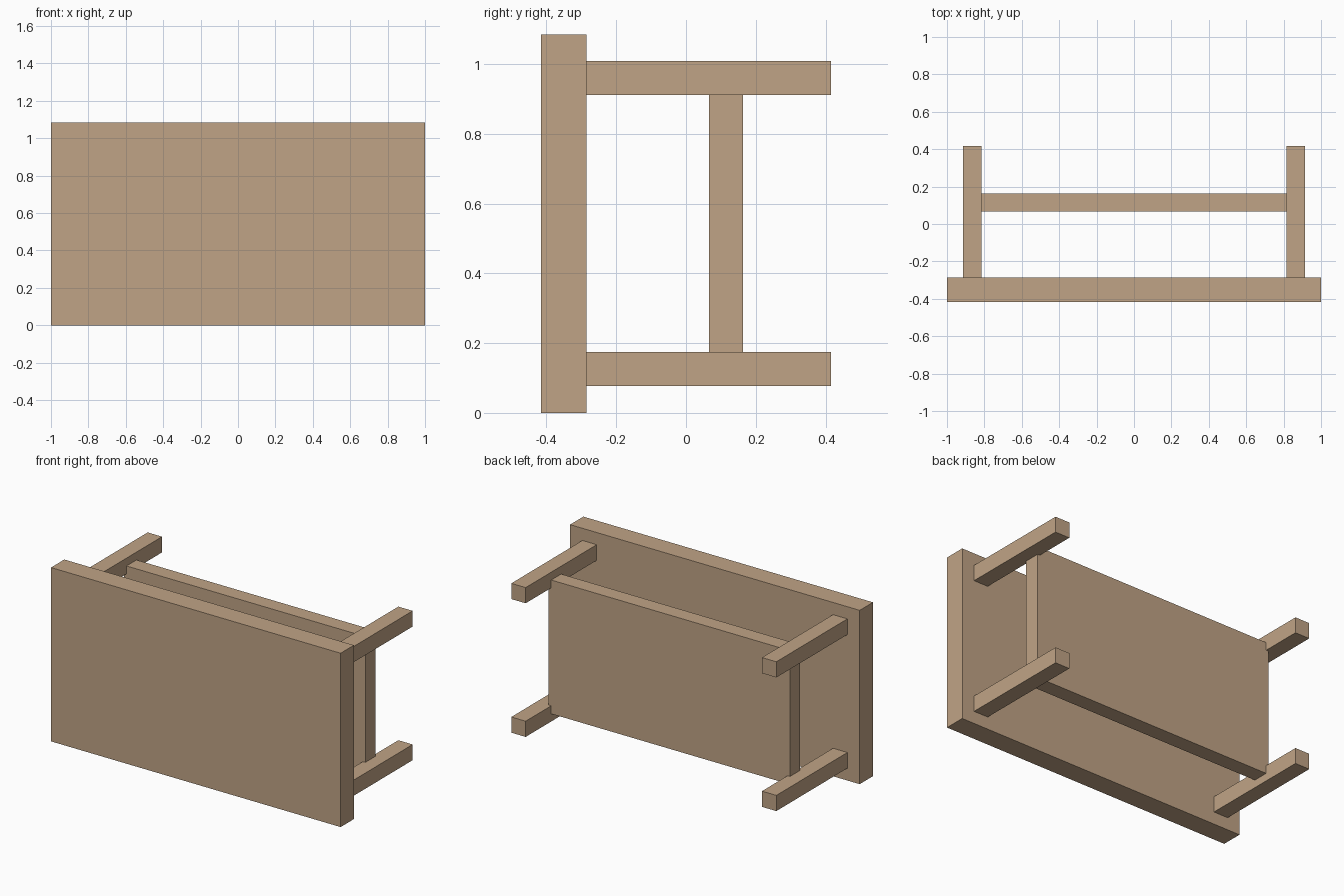
import bpy

if "Cube" in bpy.data.objects:
    bpy.data.objects.remove(bpy.data.objects["Cube"])

# Single wood colour
wood = bpy.data.materials.new("light_wood")
wood.diffuse_color = (0.527, 0.371, 0.238, 1.0)
wood.use_nodes = True
wood.node_tree.nodes["Principled BSDF"].inputs["Base Color"].default_value = wood.diffuse_color


def box(name, x, y, z):
    """Box spanning the given (min, max) ranges."""
    spans = (x, y, z)
    bpy.ops.mesh.primitive_cube_add(size=1, location=[(a + b) / 2 for a, b in spans])
    ob = bpy.context.object
    ob.name = name
    ob.scale = [b - a for a, b in spans]
    bpy.ops.object.transform_apply(location=False, rotation=False, scale=True)
    ob.data.materials.append(wood)
    return ob


# Table lying on its long edge: the top faces the front
box("table_top", (-1.0, 1.0), (-0.416, -0.285), (0.0, 1.085))

# Lower shelf, its corners let into the legs
box("shelf", (-0.833, 0.833), (0.066, 0.164), (0.125, 0.96))

# Four square legs pointing backwards
for side, x in (("left", (-0.915, -0.816)), ("right", (0.816, 0.915))):
    for level, z in (("lower", (0.077, 0.175)), ("upper", (0.911, 1.009))):
        box(f"{level}_{side}_leg", x, (-0.285, 0.416), z)
